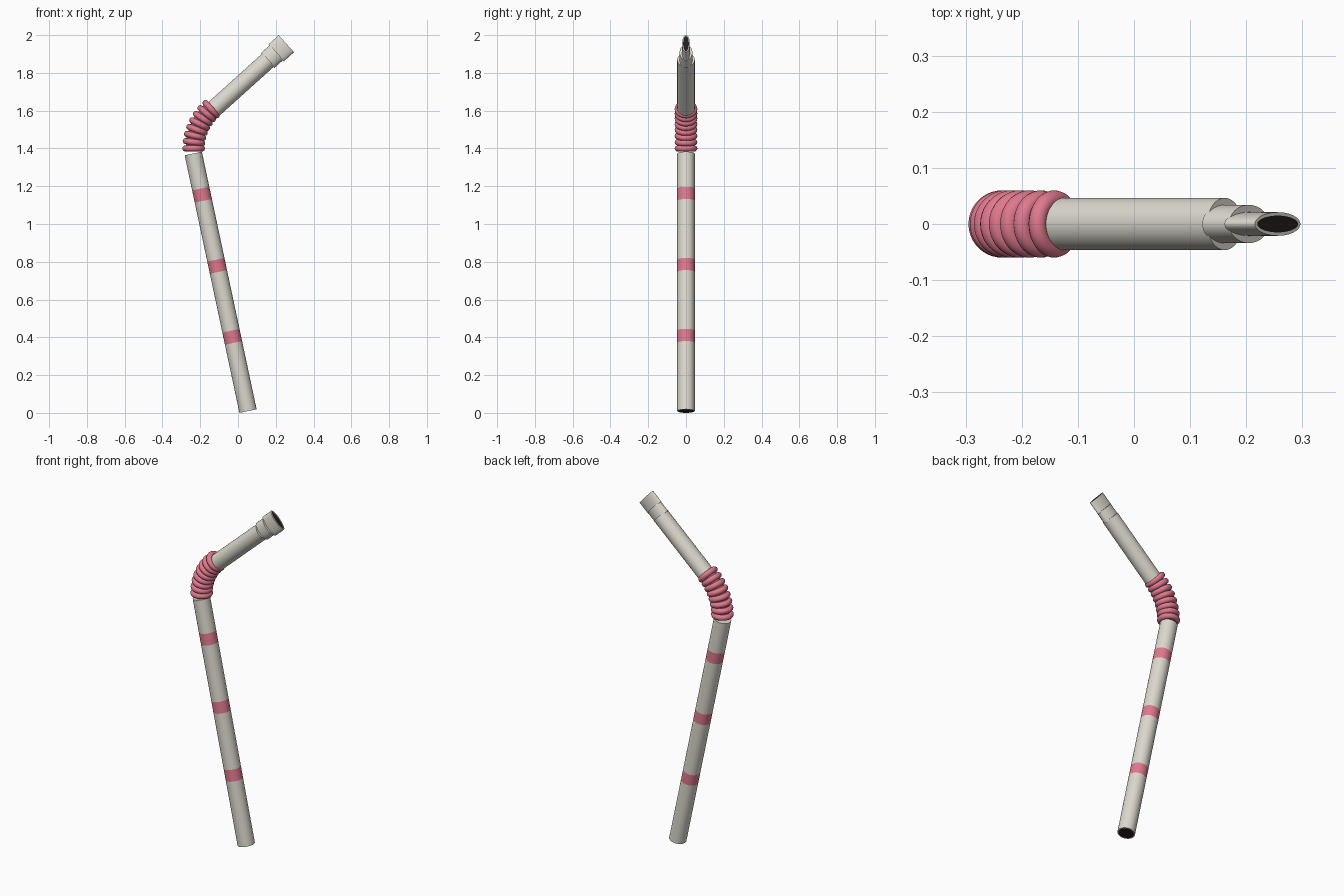
import bpy, bmesh
from math import sin, cos, pi, radians
from mathutils import Matrix, Vector

if "Cube" in bpy.data.objects:
    bpy.data.objects.remove(bpy.data.objects["Cube"])


def material(name, rgb):
    m = bpy.data.materials.new(name)
    m.use_nodes = True
    m.diffuse_color = (*rgb, 1)
    m.node_tree.nodes["Principled BSDF"].inputs["Base Color"].default_value = (*rgb, 1)
    return m


CREAM, PINK, DARK = 0, 1, 2
MATERIALS = [material("cream", (0.72, 0.69, 0.62)),
             material("pink", (0.74, 0.19, 0.27)),
             material("dark_hollow", (0.018, 0.012, 0.012))]
SIDES = 40
RADIUS = 0.0465
RIM = 0.006
BEND_START = Vector((-0.235, 0, 1.4))
BEND_RADIUS = 0.28
BEND_ANGLE = radians(48)


def finish(name, bm):
    bmesh.ops.recalc_face_normals(bm, faces=bm.faces)
    mesh = bpy.data.meshes.new(name)
    bm.to_mesh(mesh)
    bm.free()
    for m in MATERIALS:
        mesh.materials.append(m)
    ob = bpy.data.objects.new(name, mesh)
    bpy.context.collection.objects.link(ob)
    bpy.ops.object.select_all(action='DESELECT')
    ob.select_set(True)
    bpy.context.view_layer.objects.active = ob
    bpy.ops.object.shade_smooth_by_angle(angle=radians(35))
    return ob


def frame(origin, tilt):
    return Matrix.Translation(origin) @ Matrix.Rotation(tilt, 4, 'Y')


def add_loft(bm, sections, colours, caps=(CREAM, CREAM)):
    """Skin elliptical sections (matrix, height, half width, half depth)."""
    rings = []
    for mat, t, a, b in sections:
        rings.append([bm.verts.new(mat @ Vector((a * cos(2 * pi * i / SIDES),
                                                 b * sin(2 * pi * i / SIDES), t)))
                      for i in range(SIDES)])
    for lower, upper, colour in zip(rings, rings[1:], colours):
        for i in range(SIDES):
            j = (i + 1) % SIDES
            face = bm.faces.new((lower[i], lower[j], upper[j], upper[i]))
            face.material_index = colour
    for ring, colour in ((rings[0], caps[0]), (rings[-1], caps[1])):
        bm.faces.new(ring).material_index = colour


# Lower tube with three painted bands and a hollow bottom end
base = frame((0.053, 0, 0.0097), radians(-12))
length, half_band = 1.394, 0.033
heights, colours = [0], [CREAM]
for centre in (0.402, 0.786, 1.171):
    heights += [centre - half_band, centre + half_band]
    colours += [CREAM, PINK]
heights.append(length)
colours.append(CREAM)
sections = [(base, 0, RADIUS - RIM, RADIUS - RIM)]
sections += [(base, h, RADIUS, RADIUS) for h in heights]
bm = bmesh.new()
add_loft(bm, sections, colours, (DARK, CREAM))
finish("lower_tube", bm)


# Bellows: a curved core with rounded rings around it
def bend_frame(f):
    angle = BEND_ANGLE * f
    offset = Vector((1 - cos(angle), 0, sin(angle))) * BEND_RADIUS
    return frame(BEND_START + offset, angle)


bm = bmesh.new()
steps = 16
add_loft(bm, [(bend_frame(i / steps), 0, 0.042, 0.042) for i in range(steps + 1)],
         [PINK] * steps, (PINK, PINK))
finish("bellows_core", bm)

ring_count = 8
for k in range(ring_count):
    bpy.ops.mesh.primitive_torus_add(major_radius=0.044, minor_radius=0.016,
                                     major_segments=SIDES, minor_segments=14)
    ring = bpy.context.object
    ring.name = f"bellows_ring_{k + 1}"
    ring.matrix_world = bend_frame(k / (ring_count - 1))
    ring.data.materials.append(MATERIALS[PINK])
    bpy.ops.object.shade_smooth_by_angle(angle=radians(60))

# Upper tube and the two progressively flattened mouthpiece steps
top = frame((-0.14, 0, 1.598), BEND_ANGLE)


def upper_part(name, start, end, a, b, hollow=False):
    sections = [(top, start, a, b), (top, end, a, b)]
    if hollow:
        sections.append((top, end, a - RIM, b - RIM))
    bm = bmesh.new()
    add_loft(bm, sections, [CREAM, CREAM], (CREAM, DARK if hollow else CREAM))
    finish(name, bm)


upper_part("upper_tube", 0, 0.406, RADIUS, RADIUS)
upper_part("mouthpiece_step", 0.4, 0.464, 0.053, 0.034)
upper_part("mouthpiece_tip", 0.46, 0.533, 0.0605, 0.021, hollow=True)
